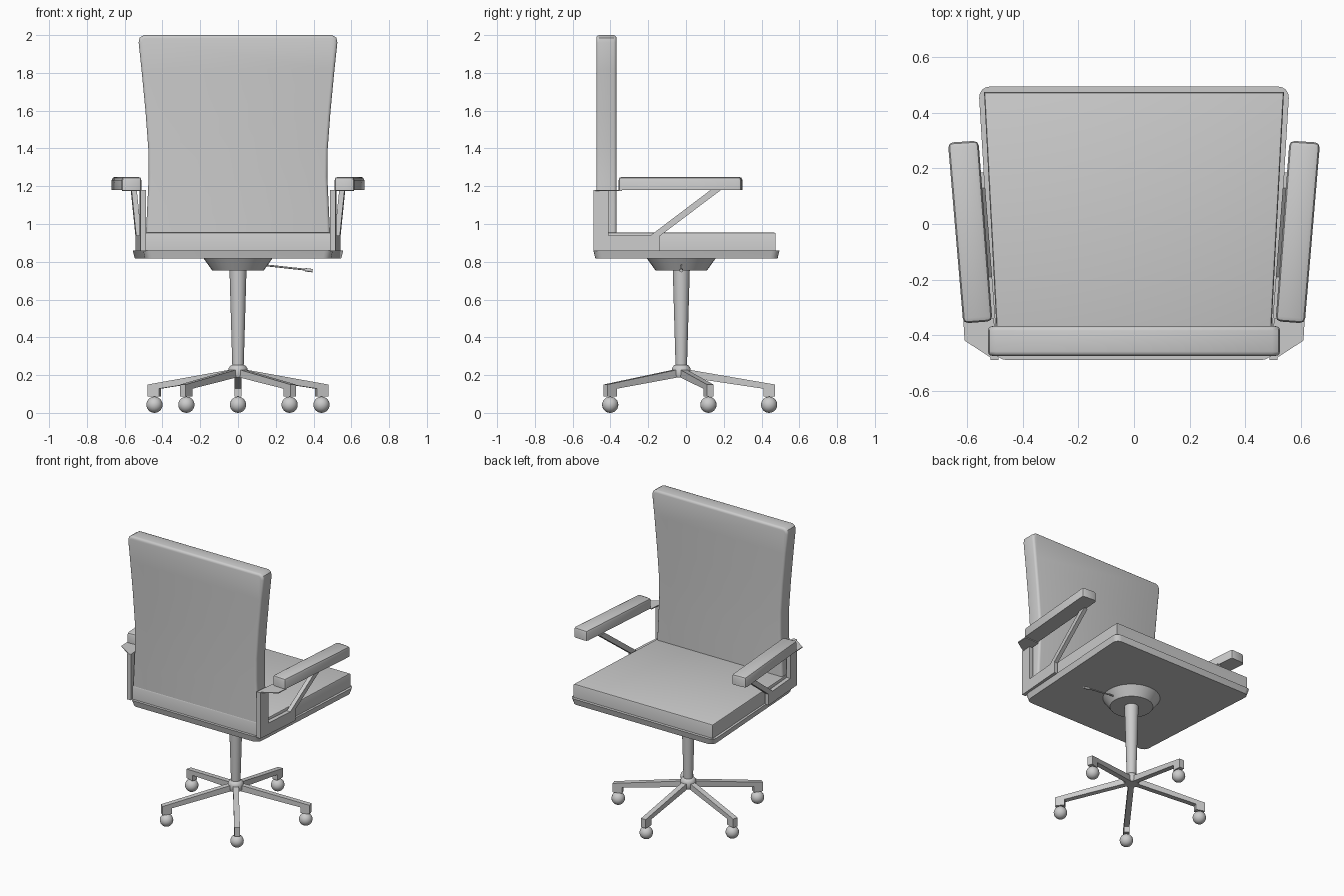
import bpy, bmesh, math
from mathutils import Vector, Matrix

if "Cube" in bpy.data.objects:
    bpy.data.objects.remove(bpy.data.objects["Cube"])

CY = -0.025  # centre of the pedestal in y


def finish(name, bm, angle=None):
    bmesh.ops.recalc_face_normals(bm, faces=bm.faces)
    me = bpy.data.meshes.new(name)
    bm.to_mesh(me)
    bm.free()
    ob = bpy.data.objects.new(name, me)
    bpy.context.collection.objects.link(ob)
    if angle:
        bpy.ops.object.select_all(action='DESELECT')
        bpy.context.view_layer.objects.active = ob
        ob.select_set(True)
        bpy.ops.object.shade_smooth_by_angle(angle=math.radians(angle))
    return ob


def prism(pts, lo, hi, place):
    """Extrude a 2D profile from lo to hi; place(a, b, depth) gives the 3D point."""
    bm = bmesh.new()
    r0 = [bm.verts.new(place(a, b, lo)) for a, b in pts]
    r1 = [bm.verts.new(place(a, b, hi)) for a, b in pts]
    bm.faces.new(r0)
    bm.faces.new(r1)
    n = len(pts)
    for i in range(n):
        bm.faces.new((r0[i], r0[(i + 1) % n], r1[(i + 1) % n], r1[i]))
    bmesh.ops.recalc_face_normals(bm, faces=bm.faces)
    return bm


def bevel(bm, width, segs, test):
    edges = [e for e in bm.edges if test(e)]
    bmesh.ops.bevel(bm, geom=edges, offset=width, segments=segs,
                    profile=0.5, affect='EDGES')


def upright(e):
    d = (e.verts[0].co - e.verts[1].co).normalized()
    return abs(d.z) > 0.7


def flat(a, b, d):
    return (a, b, d)


def mirrored(pts, s):
    return [(s * a, b) for a, b in pts]


def lathe(name, profile, segs=32):
    bm = bmesh.new()
    rings = []
    for r, z in profile:
        rings.append([bm.verts.new((r * math.cos(2 * math.pi * i / segs),
                                    CY + r * math.sin(2 * math.pi * i / segs), z))
                      for i in range(segs)])
    for p, q in zip(rings, rings[1:]):
        for i in range(segs):
            j = (i + 1) % segs
            bm.faces.new((p[i], p[j], q[j], q[i]))
    bm.faces.new(rings[0])
    bm.faces.new(rings[-1])
    finish(name, bm, 35)


# seat shell: flared plate with rounded corners
def flare(a, b, d):
    k = 1.0 if d > 0.84 else 0.98
    return (a * k, b * k, d)


bm = prism([(-0.50, -0.49), (0.50, -0.49), (0.56, 0.495), (-0.56, 0.495)], 0.818, 0.86, flare)
bevel(bm, 0.04, 4, upright)
finish("seat_shell", bm, 35)

# seat cushion
bm = prism([(-0.49, -0.472), (0.49, -0.472), (0.54, 0.475), (-0.54, 0.475)], 0.86, 0.955, flat)
bevel(bm, 0.01, 2, lambda e: min(v.co.z for v in e.verts) > 0.9)
finish("seat_cushion", bm, 35)

# backrest with waisted outline
half = [(0.487, 0.955), (0.481, 1.08), (0.473, 1.25), (0.475, 1.4), (0.49, 1.6),
        (0.511, 1.82), (0.526, 1.96), (0.521, 1.986), (0.498, 2.0)]
outline = half + [(-x, z) for x, z in reversed(half)]
bm = prism(outline, -0.475, -0.368, lambda a, b, d: (a, d, b))
bevel(bm, 0.016, 3, lambda e: abs(e.verts[0].co.y - e.verts[1].co.y) < 1e-4
      and max(v.co.z for v in e.verts) > 0.96)
finish("backrest", bm, 40)

# armrests: pad, flat bracket and side frame
pad = [(0.51, -0.35), (0.615, -0.358), (0.67, 0.293), (0.56, 0.30)]
plate = [(0.49, -0.488), (0.505, -0.488), (0.61, -0.42), (0.615, -0.34), (0.505, -0.34)]
frame = [(-0.49, 0.858), (-0.14, 0.858), (-0.14, 0.935), (0.185, 1.18), (0.13, 1.18),
         (-0.19, 0.938), (-0.41, 0.938), (-0.41, 1.18), (-0.49, 1.18)]
for s, side in ((1, "right"), (-1, "left")):
    bm = prism(mirrored(pad, s), 1.18, 1.25, flat)
    bevel(bm, 0.018, 2, lambda e: max(v.co.z for v in e.verts) > 1.2)
    finish("arm_pad_" + side, bm, 35)
    finish("arm_bracket_" + side, prism(mirrored(plate, s), 1.174, 1.18, flat))
    finish("arm_frame_" + side, prism(
        frame, 0.488, 0.516,
        lambda a, b, d: (s * (d + 0.077 * (a + 0.49)), a, b)))

# tilt mechanism, column and hub
lathe("tilt_housing", [(0.137, 0.755), (0.182, 0.818)])
lathe("column", [(0.03, 0.24), (0.045, 0.757)])
lathe("hub", [(0.044, 0.188), (0.05, 0.2), (0.05, 0.235), (0.04, 0.25), (0.03, 0.255)])


# height lever
def rod(name, p, q, r):
    p, q = Vector(p), Vector(q)
    bm = bmesh.new()
    m = Matrix.Translation((p + q) / 2) @ (q - p).to_track_quat('Z', 'Y').to_matrix().to_4x4()
    bmesh.ops.create_cone(bm, cap_ends=True, segments=10, radius1=r, radius2=r,
                          depth=(q - p).length, matrix=m)
    finish(name, bm, 40)


rod("lever", (0.14, CY, 0.782), (0.37, CY, 0.757), 0.005)
rod("lever_knob", (0.355, CY, 0.758), (0.395, CY, 0.753), 0.009)

# five legs with ball casters
leg = [(0.02, 0.232), (0.497, 0.15), (0.497, 0.088), (0.435, 0.088), (0.435, 0.128), (0.02, 0.19)]
for i in range(5):
    t = math.radians(90 + 72 * i)
    c, sn = math.cos(t), math.sin(t)
    finish(f"leg_{i + 1}", prism(leg, -0.018, 0.018, lambda a, b, d: (
        a * c - d * sn, CY + a * sn + d * c, b)))
    bm = bmesh.new()
    bmesh.ops.create_uvsphere(bm, u_segments=20, v_segments=12, radius=0.043,
                              matrix=Matrix.Translation((0.465 * c, CY + 0.465 * sn, 0.043)))
    finish(f"caster_{i + 1}", bm, 60)
